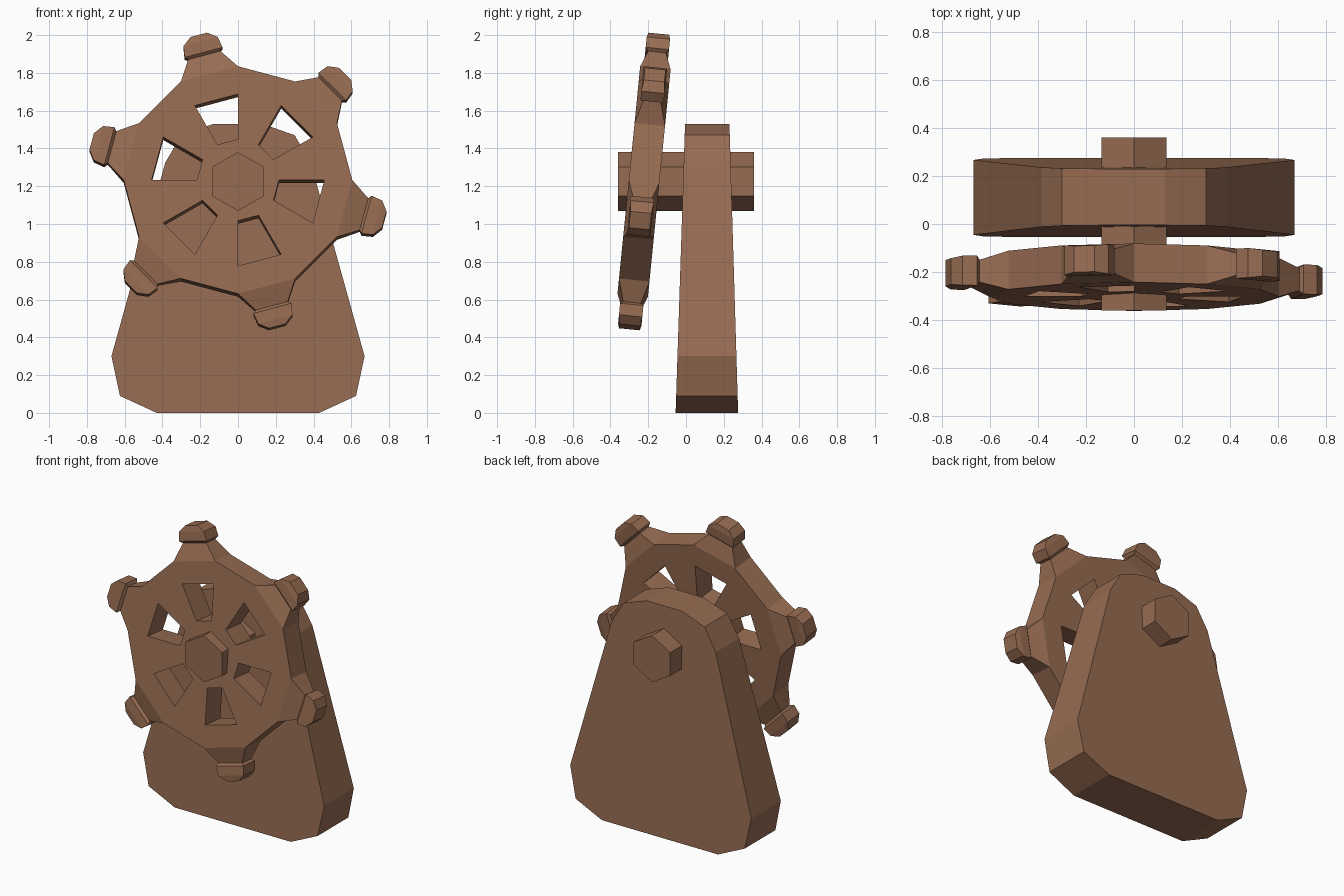
import bpy, bmesh, math
from mathutils import Vector

if "Cube" in bpy.data.objects:
    bpy.data.objects.remove(bpy.data.objects["Cube"])

wood = bpy.data.materials.new("brown wood")
wood.diffuse_color = (0.31, 0.15, 0.085, 1)
wood.use_nodes = True
wood.node_tree.nodes["Principled BSDF"].inputs["Base Color"].default_value = wood.diffuse_color


def finish(name, bm, loc=(0, 0, 0), rot=(0, 0, 0)):
    bmesh.ops.recalc_face_normals(bm, faces=bm.faces)
    me = bpy.data.meshes.new(name)
    bm.to_mesh(me)
    bm.free()
    me.materials.append(wood)
    ob = bpy.data.objects.new(name, me)
    ob.location, ob.rotation_euler = loc, rot
    bpy.context.collection.objects.link(ob)
    return ob


def prism(name, profile, front, back):
    """Extrude an (x, z) profile between y = front(z) and y = back(z)."""
    bm = bmesh.new()
    f = [bm.verts.new((x, front(z), z)) for x, z in profile]
    b = [bm.verts.new((x, back(z), z)) for x, z in profile]
    bm.faces.new(f)
    bm.faces.new(b[::-1])
    for i in range(len(f)):
        j = (i + 1) % len(f)
        bm.faces.new((f[i], f[j], b[j], b[i]))
    return finish(name, bm)


# Pedestal: mirrored half outline, thinner towards the top
half = [(0.43, 0), (0.625, 0.09), (0.67, 0.30), (0.385, 1.325),
        (0.30, 1.47), (0.13, 1.53)]
outline = half + [(-x, z) for x, z in reversed(half)]
prism("pedestal", outline,
      lambda z: -0.055 + 0.05 * z / 1.53, lambda z: 0.276 - 0.046 * z / 1.53)

# Hexagonal axle
hexagon = [(0.156 * math.sin(k * math.pi / 3), 1.225 + 0.156 * math.cos(k * math.pi / 3))
           for k in range(6)]
prism("axle", hexagon, lambda z: -0.36, lambda z: 0.36)

# Wheel: twelve sectors, every second one has a window and a handle
bm = bmesh.new()
N, T = 12, 0.081
rings = {}
for side in (-1, 1):
    for r in (0.217, 0.457, 0.605):
        rings[side, r] = [bm.verts.new((r * math.cos(k * math.tau / N), side * T,
                                        r * math.sin(k * math.tau / N))) for k in range(N)]
    bm.faces.new(rings[side, 0.217])

# Handle cross-sections: radius, half width, half depth
handle = [(0.69, 0.088, 0.047), (0.705, 0.104, 0.062),
          (0.765, 0.094, 0.062), (0.802, 0.045, 0.055)]
for k in range(N):
    j = (k + 1) % N
    spoke = k % 2 == 1
    F = [rings[-1, r] for r in (0.217, 0.457, 0.605)]
    B = [rings[1, r] for r in (0.217, 0.457, 0.605)]
    for R in (F, B):
        bm.faces.new((R[1][k], R[1][j], R[2][j], R[2][k]))
        if not spoke:
            bm.faces.new((R[0][k], R[0][j], R[1][j], R[1][k]))
    last = [F[2][k], F[2][j], B[2][j], B[2][k]]
    if spoke:
        # window walls
        fw = [F[0][k], F[0][j], F[1][j], F[1][k]]
        bw = [B[0][k], B[0][j], B[1][j], B[1][k]]
        for a in range(4):
            b = (a + 1) % 4
            bm.faces.new((fw[a], fw[b], bw[b], bw[a]))
        # tapered neck and knob
        ang = (k + 0.5) * math.tau / N
        out = Vector((math.cos(ang), 0, math.sin(ang)))
        tan = Vector((-math.sin(ang), 0, math.cos(ang)))
        for r, w, d in handle:
            ring = [bm.verts.new(out * r + tan * (w * s) + Vector((0, d * t, 0)))
                    for s, t in ((-1, -1), (1, -1), (1, 1), (-1, 1))]
            for a in range(4):
                b = (a + 1) % 4
                bm.faces.new((last[a], last[b], ring[b], ring[a]))
            last = ring
    bm.faces.new(last)
finish("wheel", bm, (0, -0.222, 1.225), (-math.radians(5.7), 0, 0))
